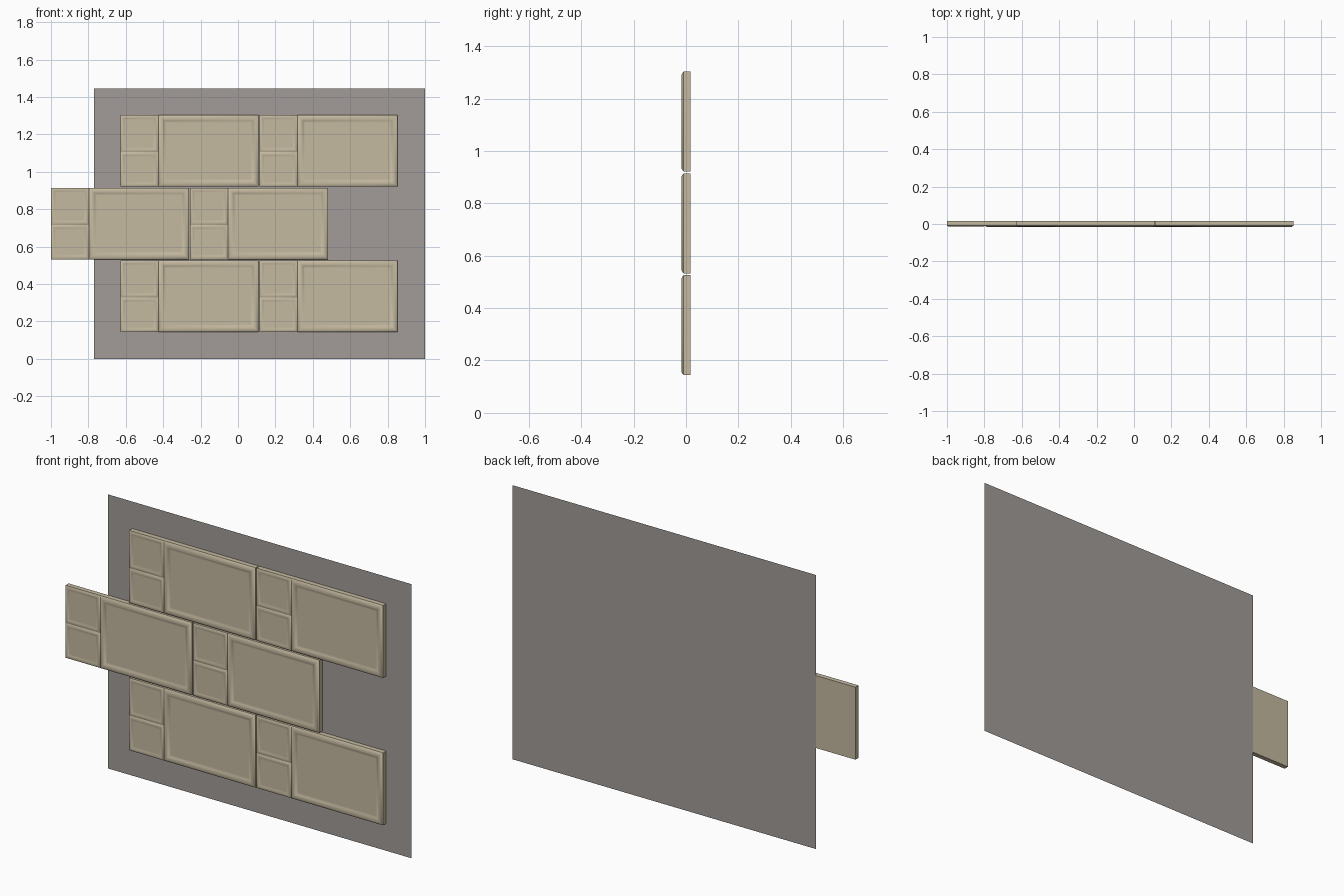
import bpy, bmesh, math

if "Cube" in bpy.data.objects:
    bpy.data.objects.remove(bpy.data.objects["Cube"])

W, H = 0.738, 0.382              # panel size
PITCH_X, PITCH_Z = 0.743, 0.3885
BACK, EDGE = 0.0165, -0.009      # rear face and front rim start depth
SPLIT_X, SPLIT_Z = 0.203, 0.184  # divisions on the panel face


def material(name, rgb):
    m = bpy.data.materials.new(name)
    m.diffuse_color = (*rgb, 1)
    m.use_nodes = True
    m.node_tree.nodes["Principled BSDF"].inputs["Base Color"].default_value = m.diffuse_color
    return m


def ring(bm, rect, inset, y):
    x0, z0, x1, z1 = rect
    x0, z0, x1, z1 = x0 + inset, z0 + inset, x1 - inset, z1 - inset
    return [bm.verts.new((x, y, z)) for x, z in ((x0, z0), (x1, z0), (x1, z1), (x0, z1))]


def nested(bm, rect, profile, cap=True):
    """Concentric rectangles at (inset, y), bridged and capped: a moulded frame."""
    prev = None
    for inset, y in profile:
        cur = ring(bm, rect, inset, y)
        if prev:
            for i in range(4):
                j = (i + 1) % 4
                bm.faces.new((prev[i], prev[j], cur[j], cur[i]))
        prev = cur
    if cap:
        bm.faces.new(prev)


tan = material("warm tan", (0.56, 0.49, 0.355))
grey = material("wall grey", (0.36, 0.335, 0.315))

# Moulded panel mesh: slab sides, back, one large frame and two small frames
bm = bmesh.new()
full = (0, 0, W, H)
nested(bm, full, [(0, BACK), (0, EDGE)], cap=False)
bm.faces.new(list(reversed(ring(bm, full, 0, BACK))))
large = [(0, EDGE), (0.005, -0.013), (0.010, -0.016), (0.014, -0.017), (0.022, -0.017),
         (0.026, -0.016), (0.032, -0.012), (0.037, -0.011), (0.042, -0.011)]
small = [(0, EDGE), (0.004, -0.0115), (0.008, -0.013), (0.014, -0.013),
         (0.019, -0.0108), (0.023, -0.0102), (0.027, -0.0102)]
nested(bm, (SPLIT_X, 0, W, H), large)
nested(bm, (0, 0, SPLIT_X, SPLIT_Z), small)
nested(bm, (0, SPLIT_Z, SPLIT_X, H), small)
bmesh.ops.remove_doubles(bm, verts=bm.verts, dist=1e-5)
panel = bpy.data.meshes.new("panel")
bm.to_mesh(panel)
bm.free()
panel.materials.append(tan)

# Three rows of two panels, middle row shifted half a panel
first = None
for row in range(3):
    for col in range(2):
        ob = bpy.data.objects.new(f"panel_row{row + 1}_{col + 1}", panel)
        x = (-1.0 if row == 1 else -1.0 + PITCH_X / 2) + col * PITCH_X
        ob.location = (x, 0, 0.144 + row * PITCH_Z)
        bpy.context.collection.objects.link(ob)
        first = first or ob
bpy.context.view_layer.objects.active = first
first.select_set(True)
bpy.ops.object.shade_smooth_by_angle(angle=math.radians(45))

# Flat wall sheet behind the panels
wall = bpy.data.meshes.new("wall_sheet")
wall.from_pydata([(-0.77, 0.017, 0), (1, 0.017, 0), (1, 0.017, 1.445), (-0.77, 0.017, 1.445)],
                 [], [(0, 1, 2, 3)])
wall.materials.append(grey)
bpy.context.collection.objects.link(bpy.data.objects.new("wall_sheet", wall))
